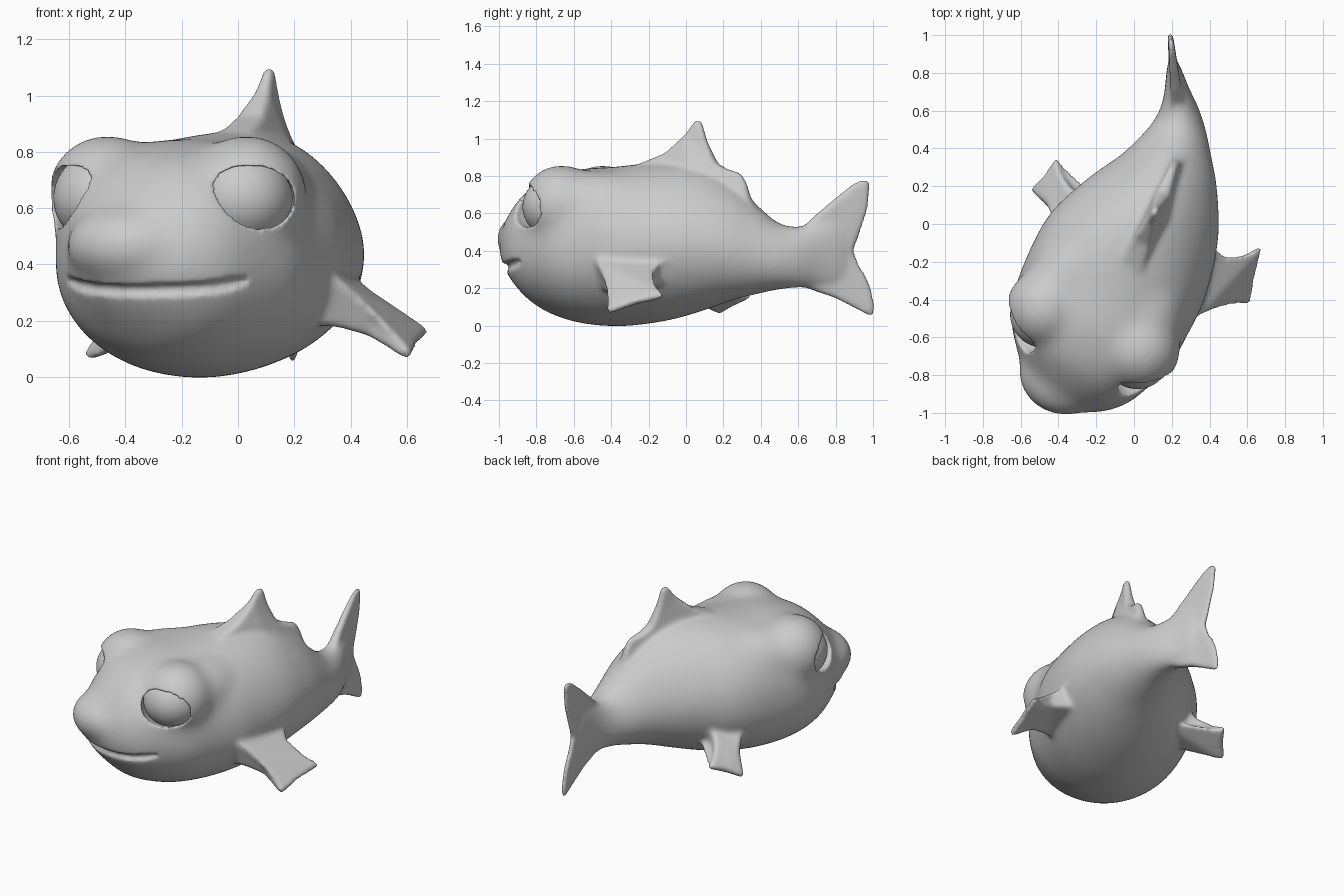
import bpy, bmesh, math
from mathutils import Vector, Matrix
from mathutils.bvhtree import BVHTree

if "Cube" in bpy.data.objects:
    bpy.data.objects.remove(bpy.data.objects["Cube"])


def mirrored(p, origin, n):
    """Reflect a point through a vertical plane."""
    return p - 2 * (p - origin).dot(n) * n


def frame(center, fwd, scale):
    """Matrix with local z along fwd (horizontal) and local y up."""
    f = fwd.normalized()
    up = Vector((0, 0, 1))
    m = Matrix((up.cross(f), up, f)).transposed().to_4x4()
    return Matrix.Translation(center) @ m @ Matrix.Diagonal((*scale, 1))


def ellipsoid(bm, matrix):
    bmesh.ops.create_uvsphere(bm, u_segments=48, v_segments=32, radius=1, matrix=matrix)


def loft(bm, stations, steps=6, sides=40):
    """Skin upright rounded rings along a bent horizontal spine."""
    st = [Vector(s) for s in stations]
    rows = []
    for i in range(len(st) - 1):
        a, b, c, d = st[max(i - 1, 0)], st[i], st[i + 1], st[min(i + 2, len(st) - 1)]
        for k in range(steps):
            t = k / steps
            rows.append(0.5 * (2 * b + (c - a) * t + (2 * a - 5 * b + 4 * c - d) * t * t
                               + (3 * b - a - 3 * c + d) * t ** 3))
    rows.append(st[-1])
    rings = []
    for i, r in enumerate(rows):
        p, q = rows[max(i - 1, 0)], rows[min(i + 1, len(rows) - 1)]
        tan = Vector((q[0] - p[0], q[1] - p[1])).normalized()
        side = Vector((tan.y, -tan.x, 0))
        x, y, hw, zb, zt, e = r
        zm = zb + 0.47 * (zt - zb)
        ring = []
        for k in range(sides):
            a = 2 * math.pi * k / sides
            c, s = math.cos(a), math.sin(a)
            h, n = (zt - zm, e) if s > 0 else (zm - zb, 2)
            cc = math.copysign(abs(c) ** (2 / n), c)
            ss = math.copysign(abs(s) ** (2 / n), s)
            ring.append(bm.verts.new(Vector((x, y, zm + h * ss)) + side * hw * cc))
        rings.append(ring)
    for r0, r1 in zip(rings, rings[1:]):
        for k in range(sides):
            j = (k + 1) % sides
            bm.faces.new((r0[k], r0[j], r1[j], r1[k]))
    bm.faces.new(rings[0])
    bm.faces.new(rings[-1])


def plate(bm, pts, thick, normal):
    """Fin: closed outline thickened both ways along a normal."""
    n = normal.normalized()
    a = [bm.verts.new(p + n * t) for p, t in zip(pts, thick)]
    b = [bm.verts.new(p - n * t) for p, t in zip(pts, thick)]
    caps = [bm.faces.new(a), bm.faces.new(b[::-1])]
    for k in range(len(a)):
        j = (k + 1) % len(a)
        bm.faces.new((a[k], b[k], b[j], a[j]))
    bmesh.ops.triangulate(bm, faces=caps, ngon_method='EAR_CLIP')


def make_object(bm, name, cutter=False):
    bmesh.ops.recalc_face_normals(bm, faces=bm.faces)
    me = bpy.data.meshes.new(name)
    bm.to_mesh(me)
    bm.free()
    me.polygons.foreach_set("use_smooth", [True] * len(me.polygons))
    ob = bpy.data.objects.new(name, me)
    bpy.context.collection.objects.link(ob)
    if cutter:
        ob.hide_render = True
        ob.display_type = 'WIRE'
    return ob


def fuse(ob, size, iterations):
    m = ob.modifiers.new("fuse", 'REMESH')
    m.mode, m.voxel_size, m.use_smooth_shade = 'VOXEL', size, True
    s = ob.modifiers.new("soften", 'SMOOTH')
    s.factor, s.iterations = 0.5, iterations


def depsgraph():
    bpy.context.view_layer.update()
    return bpy.context.evaluated_depsgraph_get()


# Symmetry planes of the head and of the mid body
HEAD = (Vector((-0.23, -0.585, 0)), Vector((0.915, -0.404, 0)).normalized())
TRUNK = (Vector((0.03, -0.11, 0)), Vector((0.9, -0.43, 0)).normalized())

# Body: x, y, half width, bottom, top, squareness along the spine
bm = bmesh.new()
loft(bm, [
    (-0.40, -0.965, 0.05, 0.37, 0.47, 2), (-0.39, -0.94, 0.15, 0.31, 0.54, 2),
    (-0.36, -0.875, 0.26, 0.21, 0.645, 2.2), (-0.30, -0.75, 0.37, 0.085, 0.77, 2.4),
    (-0.225, -0.57, 0.455, 0.015, 0.835, 2.5), (-0.137, -0.37, 0.475, -0.005, 0.85, 2.35),
    (-0.05, -0.2, 0.475, 0.01, 0.87, 2.1), (0.035, -0.05, 0.435, 0.04, 0.875, 1.85),
    (0.11, 0.1, 0.375, 0.085, 0.85, 1.7), (0.172, 0.25, 0.29, 0.135, 0.76, 1.7),
    (0.215, 0.4, 0.205, 0.17, 0.63, 1.8), (0.235, 0.5, 0.155, 0.19, 0.55, 1.9),
    (0.24, 0.6, 0.11, 0.195, 0.535, 2), (0.228, 0.7, 0.07, 0.19, 0.57, 2),
    (0.212, 0.81, 0.042, 0.19, 0.6, 2), (0.2, 0.89, 0.02, 0.26, 0.52, 2)])

# Snout, and brows that run back into the shoulders
ellipsoid(bm, frame(Vector((-0.375, -0.80, 0.465)), Vector((-0.25, -0.97, 0)), (0.24, 0.155, 0.215)))
brow = Vector((0.03, -0.665, 0.645))
ridge = Vector((0.065, -0.46, 0.62))
run = Vector((-0.15, -0.98, 0))
for c, r, d in ((brow, ridge, run),
                (mirrored(brow, *HEAD), mirrored(ridge, *HEAD), mirrored(run, Vector(), HEAD[1]))):
    ellipsoid(bm, Matrix.Translation(c) @ Matrix.Scale(0.217, 4))
    ellipsoid(bm, frame(r, d, (0.21, 0.21, 0.42)))
trunk = make_object(bm, "trunk_base")
fuse(trunk, 0.016, 50)

# Carry the softened trunk over and add the fins to it
bm = bmesh.new()
bm.from_object(trunk, depsgraph())
bpy.data.objects.remove(trunk)

# Tail fin: y, z, half thickness
tail = [(0.6, 0.5, .04), (0.7, 0.6, .03), (0.8, 0.685, .024), (0.89, 0.76, .018), (0.95, 0.79, .015),
        (0.988, 0.782, .015), (0.978, 0.63, .015), (0.935, 0.5, .016), (0.892, 0.4, .016),
        (0.935, 0.31, .016), (0.993, 0.2, .015), (1.015, 0.1, .015), (1.0, 0.038, .015),
        (0.9, 0.09, .018), (0.8, 0.145, .024), (0.7, 0.18, .03), (0.6, 0.22, .04)]
plate(bm, [Vector((0.234 - 0.105 * (y - 0.6), y, z)) for y, z, _ in tail],
      [t for *_, t in tail], Vector((1, 0.105, 0)))

# Dorsal fin
dorsal = [(-0.3, 0.80, .09), (-0.25, 0.86, .06), (-0.1, 0.925, .045), (0.0, 1.025, .028), (0.05, 1.105, .018),
          (0.085, 1.10, .018), (0.115, 0.98, .026), (0.165, 0.87, .035), (0.22, 0.835, .028),
          (0.295, 0.818, .02), (0.325, 0.76, .022), (0.345, 0.68, .03), (0.42, 0.56, .05), (0.1, 0.7, .12)]
plate(bm, [Vector((0.105 + 0.42 * (y - 0.05), y, z)) for y, z, _ in dorsal],
      [t for *_, t in dorsal], Vector((1, -0.42, 0)))

# Pair of side fins, the left one folded narrower
fin = [Vector(p) for p in ((0.30, -0.47, 0.27), (0.39, -0.435, 0.22), (0.48, -0.405, 0.17),
                           (0.612, -0.425, 0.065), (0.632, -0.27, 0.122), (0.678, -0.112, 0.155),
                           (0.58, -0.17, 0.195), (0.49, -0.185, 0.24), (0.43, -0.15, 0.265), (0.30, -0.08, 0.32))]
fin_t = [.10, .06, .036, .018, .019, .018, .024, .036, .06, .10]
fin_n = Vector((0.48, -0.19, 0.86))
plate(bm, fin, fin_t, fin_n)
center, across = Vector((-0.475, 0.26, 0)), Vector((0.65, 0.76, 0))
left = [mirrored(p, *TRUNK) for p in fin]
left = [p - 0.3 * (p - center).dot(across) * across for p in left]
plate(bm, left, fin_t, mirrored(fin_n, Vector(), TRUNK[1]))

body = make_object(bm, "body")
fuse(body, 0.010, 25)

# Mouth groove: traced over the head surface in front view
tree = BVHTree.FromObject(body, depsgraph())
path = []
for x, z in ((-0.61, 0.345), (-0.57, 0.325), (-0.5, 0.312), (-0.4, 0.306), (-0.3, 0.307),
             (-0.2, 0.31), (-0.1, 0.317), (-0.02, 0.33), (0.04, 0.345)):
    hit = tree.ray_cast(Vector((x, -3, z)), Vector((0, 1, 0)))[0]
    if hit:
        path.append(hit)
cu = bpy.data.curves.new("mouth_cutter", 'CURVE')
cu.dimensions, cu.bevel_depth, cu.bevel_resolution, cu.use_fill_caps = '3D', 0.024, 4, True
sp = cu.splines.new('POLY')
sp.points.add(len(path) - 1)
for k, (pt, p) in enumerate(zip(sp.points, path)):
    pt.co = (*p, 1)
    pt.radius = 0.55 if k in (0, len(path) - 1) else 1
mouth = bpy.data.objects.new("mouth_cutter", cu)
bpy.context.collection.objects.link(mouth)
bpy.context.view_layer.objects.active = mouth
mouth.select_set(True)
bpy.ops.object.convert(target='MESH')
mouth = bpy.context.view_layer.objects.active
mouth.hide_render = True
cutters = [mouth]

# Eyes and their socket openings
eye, gaze = Vector((0.015, -0.69, 0.635)), Vector((0.25, -0.97, 0)).normalized()
for side, c, g in (("right", eye, gaze),
                   ("left", mirrored(eye, *HEAD), mirrored(gaze, Vector(), HEAD[1]))):
    bm = bmesh.new()
    ellipsoid(bm, frame(c, g, (0.18, 0.172, 0.184)))
    make_object(bm, side + "_eye")
    bm = bmesh.new()
    ellipsoid(bm, frame(c + g * 0.05, g, (0.168, 0.13, 0.22)))
    cutters.append(make_object(bm, side + "_socket_cutter", True))

for c in cutters:
    m = body.modifiers.new(c.name, 'BOOLEAN')
    m.operation, m.object, m.solver = 'DIFFERENCE', c, 'EXACT'
fuse(body, 0.010, 8)
